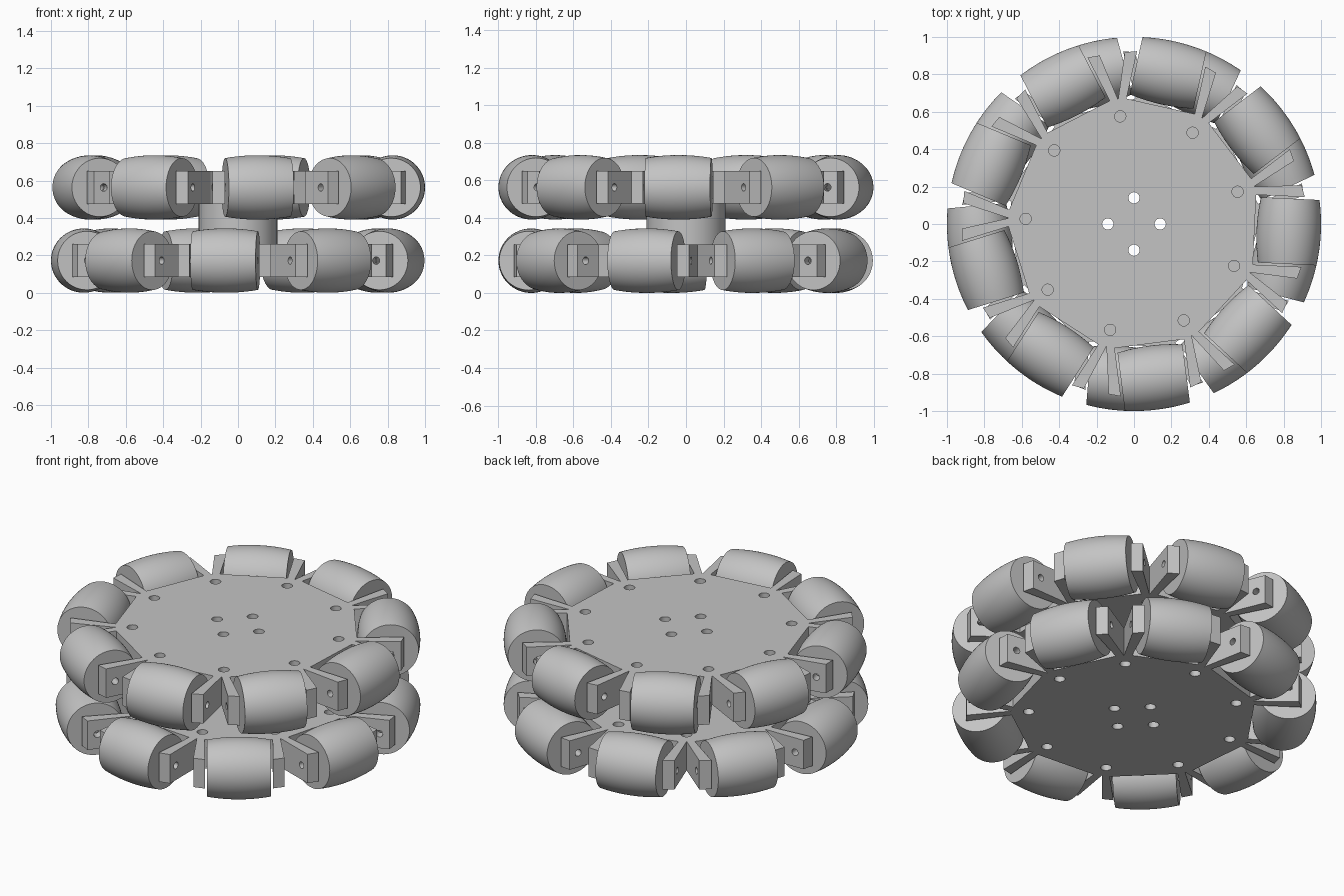
import bpy, bmesh, math
from mathutils import Matrix, Vector

cube = bpy.data.objects.get("Cube")
if cube:
    bpy.data.objects.remove(cube, do_unlink=True)

COUNT = 9
STEP = math.tau / COUNT
AXLE_RADIUS = 0.828      # distance of roller axles from the wheel centre
ROLLER_HALF = 0.175
BORE = 0.02
PLATE_HEIGHT = 0.175

grey = bpy.data.materials.new("plain grey")
grey.use_nodes = True
grey.diffuse_color = (0.55, 0.55, 0.55, 1)
grey.node_tree.nodes["Principled BSDF"].inputs["Base Color"].default_value = grey.diffuse_color


def make_mesh(name, bm):
    bmesh.ops.recalc_face_normals(bm, faces=bm.faces)
    mesh = bpy.data.meshes.new(name)
    bm.to_mesh(mesh)
    bm.free()
    mesh.materials.append(grey)
    return mesh


def add_object(name, mesh, matrix=Matrix()):
    obj = bpy.data.objects.new(name, mesh)
    obj.matrix_world = matrix
    bpy.context.collection.objects.link(obj)
    return obj


def add_cylinder(bm, radius, depth, matrix, sides=24):
    bmesh.ops.create_cone(bm, cap_ends=True, segments=sides, radius1=radius,
                          radius2=radius, depth=depth, matrix=matrix)


def smooth(obj):
    bpy.ops.object.select_all(action='DESELECT')
    obj.select_set(True)
    bpy.context.view_layer.objects.active = obj
    bpy.ops.object.shade_smooth_by_angle(angle=math.radians(30))


def cut(obj, bm):
    """Subtract the shapes in bm from obj and bake the result."""
    cutter = add_object("hole_cutter", make_mesh("hole_cutter", bm))
    cutter.hide_render = True
    mod = obj.modifiers.new("holes", 'BOOLEAN')
    mod.operation, mod.solver, mod.object = 'DIFFERENCE', 'EXACT', cutter
    graph = bpy.context.evaluated_depsgraph_get()
    baked = bpy.data.meshes.new_from_object(obj.evaluated_get(graph))
    obj.modifiers.clear()
    obj.data = baked
    bpy.data.objects.remove(cutter, do_unlink=True)
    smooth(obj)


def hub_holes(bm):
    for i in range(4):
        spin = Matrix.Rotation(i * math.pi / 2, 4, 'Z')
        add_cylinder(bm, 0.03, 3, spin @ Matrix.Translation((0.14, 0, 0)))


def roller_mesh():
    # Barrel profile follows the rim of the wheel, with a bore for the axle
    bm = bmesh.new()
    points = [(-ROLLER_HALF, BORE)]
    for i in range(13):
        x = ROLLER_HALF * (i / 6 - 1)
        points.append((x, math.sqrt(1 - x * x) - AXLE_RADIUS))
    points.append((ROLLER_HALF, BORE))
    verts = [bm.verts.new((x, 0, r)) for x, r in points]
    edges = [bm.edges.new((a, b)) for a, b in zip(verts, verts[1:] + verts[:1])]
    bmesh.ops.spin(bm, geom=verts + edges, axis=(1, 0, 0), cent=(0, 0, 0),
                   angle=math.tau, steps=64, use_merge=True)
    bmesh.ops.remove_doubles(bm, verts=bm.verts, dist=1e-5)
    return make_mesh("roller", bm)


def fork_plate(name, turn, height):
    # Plate outline with a pair of fork arms for every roller
    half = [(0.645, 0.187), (0.905, 0.187), (0.885, 0.25)]
    outline = [(r, -t) for r, t in reversed(half)] + half
    outline.append((0.67 * math.cos(STEP / 2), 0.67 * math.sin(STEP / 2)))
    bm = bmesh.new()
    verts = []
    for i in range(COUNT):
        spin = Matrix.Rotation(turn + i * STEP, 4, 'Z')
        verts += [bm.verts.new(spin @ Vector((r, t, height - PLATE_HEIGHT / 2)))
                  for r, t in outline]
    face = bm.faces.new(verts)
    top = bmesh.ops.extrude_face_region(bm, geom=[face])["geom"]
    bmesh.ops.translate(bm, vec=(0, 0, PLATE_HEIGHT),
                        verts=[v for v in top if isinstance(v, bmesh.types.BMVert)])
    plate = add_object(name, make_mesh(name, bm))

    # Hub, rim and axle holes
    holes = bmesh.new()
    hub_holes(holes)
    for i in range(COUNT):
        rim = Matrix.Rotation(turn + (i + 0.5) * STEP, 4, 'Z')
        add_cylinder(holes, 0.03, 0.5, rim @ Matrix.Translation((0.58, 0, height)))
        axle = Matrix.Rotation(turn + i * STEP, 4, 'Z') @ Matrix.Translation((AXLE_RADIUS, 0, height))
        add_cylinder(holes, BORE, 0.56, axle @ Matrix.Rotation(math.pi / 2, 4, 'X'))
    cut(plate, holes)


# Two staggered layers of rollers
barrel = roller_mesh()
for layer, degrees, height in (("lower", -14.7, 0.172), ("upper", -2.7, 0.563)):
    turn = math.radians(degrees)
    fork_plate(layer + "_fork_plate", turn, height)
    for i in range(COUNT):
        place = (Matrix.Rotation(turn + i * STEP, 4, 'Z')
                 @ Matrix.Translation((AXLE_RADIUS, 0, height))
                 @ Matrix.Rotation(math.pi / 2, 4, 'Z'))
        roller = add_object(f"{layer}_roller_{i + 1}", barrel, place)
smooth(roller)

# Hub joining the two plates
bm = bmesh.new()
add_cylinder(bm, 0.21, 0.22, Matrix.Translation((0, 0, 0.3675)), 64)
hub = add_object("hub", make_mesh("hub", bm))
holes = bmesh.new()
hub_holes(holes)
cut(hub, holes)
